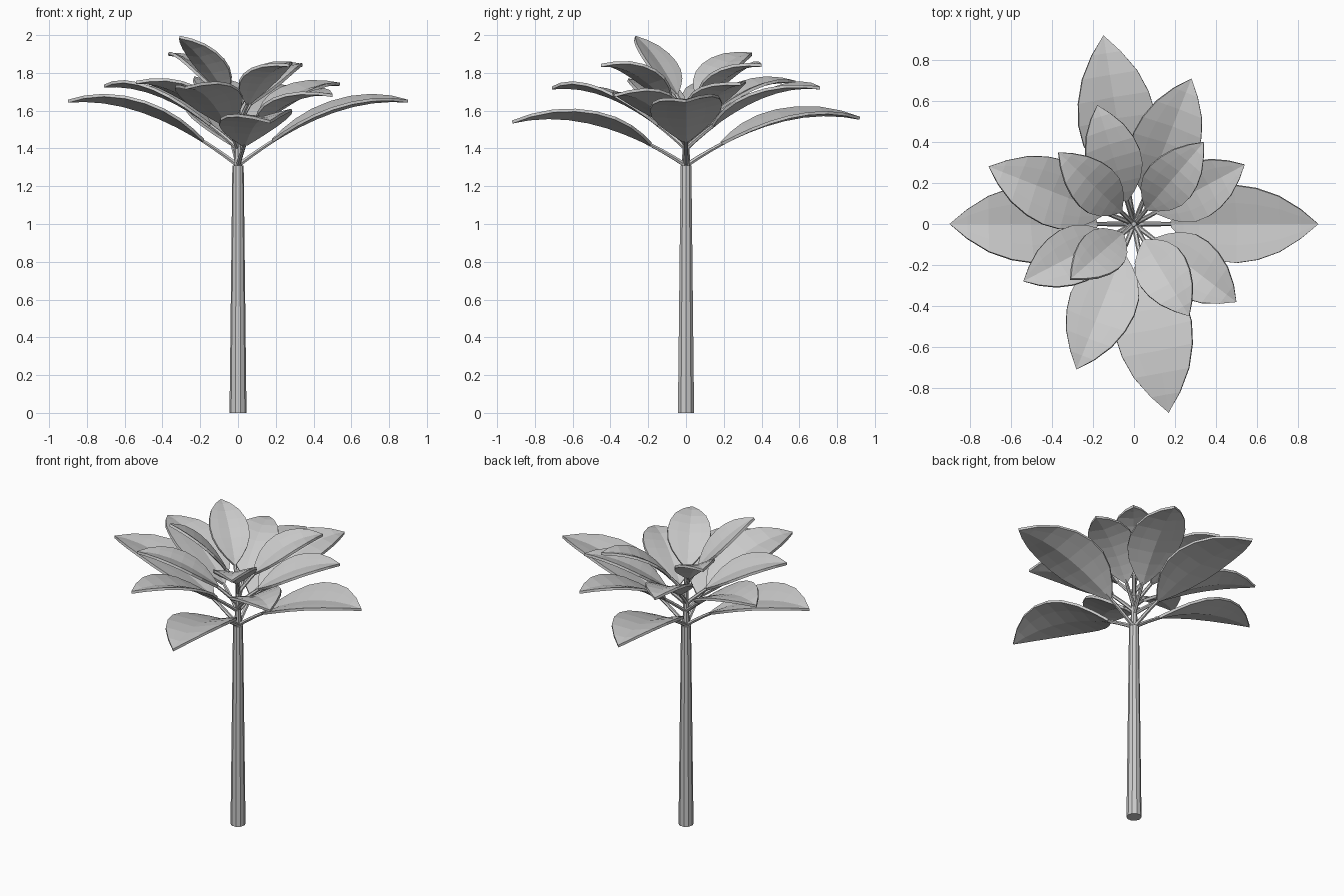
import bpy
import bmesh
import math
from mathutils import Vector

if "Cube" in bpy.data.objects:
    bpy.data.objects.remove(bpy.data.objects["Cube"], do_unlink=True)

grey = bpy.data.materials.new("plain grey")
grey.use_nodes = True
grey.diffuse_color = (0.6, 0.6, 0.6, 1)
grey.node_tree.nodes["Principled BSDF"].inputs["Base Color"].default_value = (0.6, 0.6, 0.6, 1)


def finish(bm, name):
    bmesh.ops.recalc_face_normals(bm, faces=bm.faces)
    mesh = bpy.data.meshes.new(name)
    bm.to_mesh(mesh)
    bm.free()
    mesh.materials.append(grey)
    obj = bpy.data.objects.new(name, mesh)
    bpy.context.collection.objects.link(obj)
    return obj


def tube(name, points, radii, sides):
    """Capped tube through the points, one ring per point."""
    bm = bmesh.new()
    rings = []
    for i, (p, radius) in enumerate(zip(points, radii)):
        direction = points[min(i + 1, len(points) - 1)] - points[max(i - 1, 0)]
        turn = direction.to_track_quat("Z", "Y")
        angles = [2 * math.pi * k / sides for k in range(sides)]
        rings.append([bm.verts.new(p + turn @ Vector((radius * math.cos(a), radius * math.sin(a), 0)))
                      for a in angles])
    for low, high in zip(rings, rings[1:]):
        for k in range(sides):
            n = (k + 1) % sides
            bm.faces.new((low[k], low[n], high[n], high[k]))
    bm.faces.new(rings[0][::-1])
    bm.faces.new(rings[-1])
    return finish(bm, name)


# Blade outline: position along the blade, share of the half width
OUTLINE = [(0, 0.08), (0.08, 0.42), (0.18, 0.74), (0.3, 0.95), (0.43, 1),
           (0.57, 0.92), (0.72, 0.72), (0.87, 0.38)]
BLADE_START = 0.19
CUP, ROLL = 0.17, 0.09


def leaf(name, tip, root_z, arch_z, arch_share, half_width):
    """Arching leaf: a thin stalk and a folded pointed blade on one curve."""
    root = Vector((0, 0, root_z))
    tip = Vector(tip)
    arch = Vector((tip.x * arch_share, tip.y * arch_share, arch_z))
    side = Vector((-tip.y, tip.x, 0)).normalized()

    def rib(t):
        return root * (1 - t) ** 2 + arch * 2 * t * (1 - t) + tip * t * t

    def tangent(t):
        return ((arch - root) * (1 - t) + (tip - arch) * t).normalized()

    stalk = [rib(BLADE_START * 1.4 * i / 4) for i in range(5)]
    tube(name + "_stalk", stalk, [0.013, 0.012, 0.011, 0.01, 0.006], 6)

    bm = bmesh.new()
    rows = []
    for s, share in OUTLINE:
        t = BLADE_START + (1 - BLADE_START) * s
        up = tangent(t).cross(side)
        row = []
        for u in (-1, -0.55, 0, 0.55, 1):
            across = u * share * half_width
            lift = abs(across) * CUP * (1.2 - 0.2 * abs(u)) + across * ROLL
            row.append(bm.verts.new(rib(t) + side * across + up * lift))
        rows.append(row)
    for a, b in zip(rows, rows[1:]):
        for k in range(4):
            bm.faces.new((a[k], b[k], b[k + 1], a[k + 1]))
    point = bm.verts.new(tip)
    for k in range(4):
        bm.faces.new((rows[-1][k], point, rows[-1][k + 1]))
    blade = finish(bm, name + "_blade")
    solid = blade.modifiers.new("thickness", "SOLIDIFY")
    solid.thickness = 0.016
    solid.offset = 0


# Trunk and the slim core that carries the leaves
tube("trunk", [Vector((0, 0, 0)), Vector((0, 0, 1.31))], [0.045, 0.03], 10)
tube("leaf_core", [Vector((0, 0, 1.3)), Vector((0, 0, 1.62))], [0.022, 0.012], 8)

# Leaf: tip, root height, arch height, arch share of reach, half width
LEAVES = {
    "lower_leaf": [
        ((0.9, 0, 1.65), 1.31, 1.69, 0.55, 0.19),
        ((-0.9, 0, 1.65), 1.31, 1.69, 0.55, 0.19),
        ((0.17, -0.92, 1.54), 1.31, 1.64, 0.55, 0.19),
        ((-0.15, 0.92, 1.56), 1.31, 1.65, 0.55, 0.19),
    ],
    "middle_leaf": [
        ((-0.28, -0.71, 1.72), 1.4, 1.76, 0.55, 0.165),
        ((0.28, 0.71, 1.72), 1.4, 1.76, 0.55, 0.165),
        ((-0.71, 0.28, 1.73), 1.4, 1.76, 0.55, 0.165),
        ((0.5, -0.38, 1.68), 1.42, 1.73, 0.55, 0.15),
        ((0.54, 0.29, 1.74), 1.45, 1.75, 0.55, 0.14),
        ((-0.54, -0.28, 1.75), 1.45, 1.76, 0.55, 0.14),
        ((-0.18, 0.58, 1.75), 1.46, 1.79, 0.55, 0.135),
    ],
    "upper_leaf": [
        ((0.27, -0.45, 1.84), 1.52, 1.86, 0.5, 0.13),
        ((0.34, 0.4, 1.84), 1.52, 1.86, 0.5, 0.125),
        ((-0.37, 0.35, 1.9), 1.55, 1.88, 0.48, 0.12),
        ((-0.31, -0.27, 1.99), 1.58, 1.88, 0.5, 0.115),
    ],
}
for tier, leaves in LEAVES.items():
    for number, spec in enumerate(leaves, 1):
        leaf(f"{tier}_{number}", *spec)
